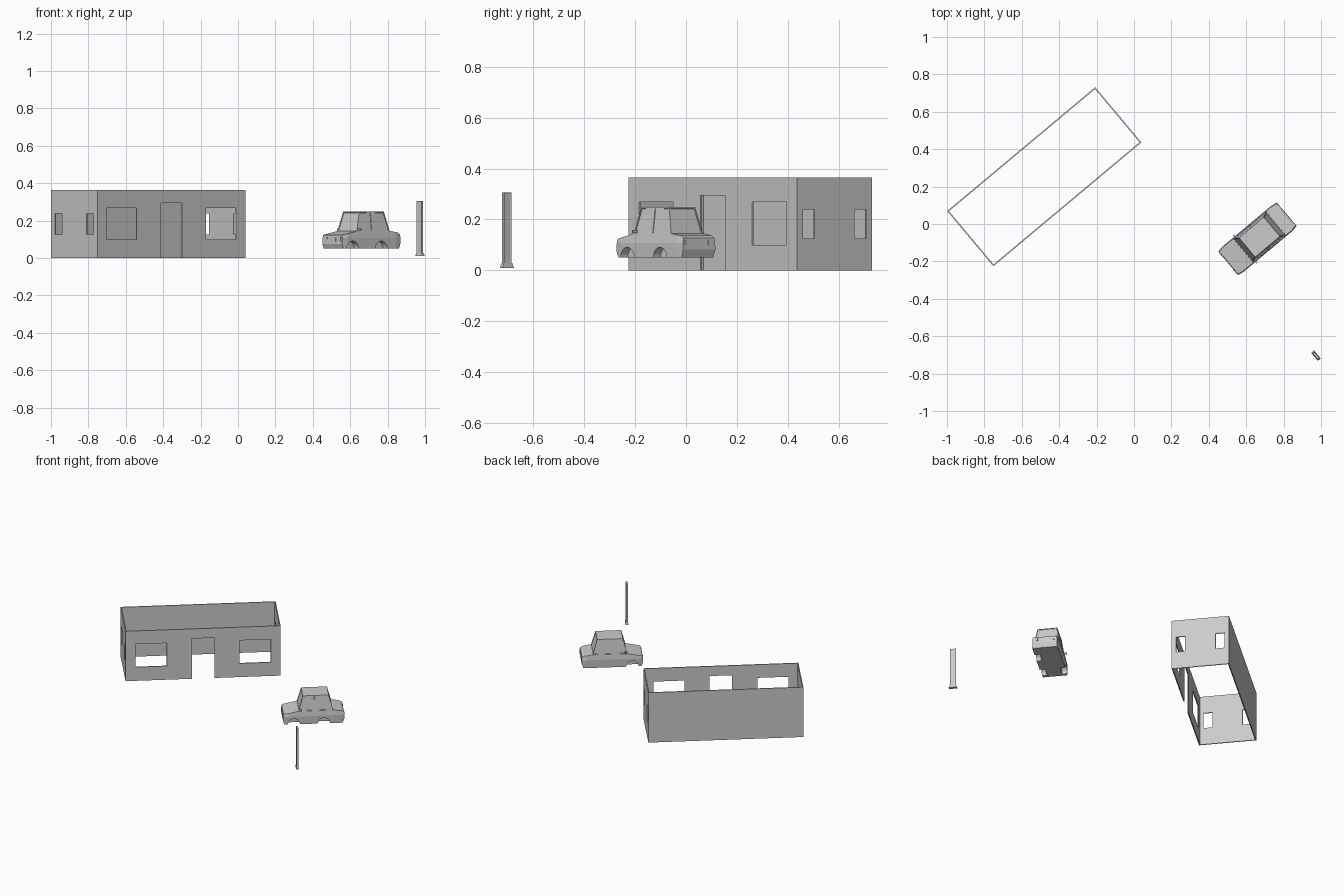
import bpy, bmesh, math
from mathutils import Vector

if "Cube" in bpy.data.objects:
    bpy.data.objects.remove(bpy.data.objects["Cube"])

YAW = math.radians(39.9)          # everything shares one heading
CAR = (0.66, -0.079, 0)


def add(name, bm, loc, fix=True):
    if fix:
        bmesh.ops.recalc_face_normals(bm, faces=bm.faces)
    me = bpy.data.meshes.new(name)
    bm.to_mesh(me)
    bm.free()
    ob = bpy.data.objects.new(name, me)
    bpy.context.collection.objects.link(ob)
    ob.location, ob.rotation_euler = loc, (0, 0, YAW)
    return ob


def apply(ob):
    bpy.context.view_layer.objects.active = ob
    for m in list(ob.modifiers):
        bpy.ops.object.modifier_apply(modifier=m.name)


def frustum(bm, base, top):
    """Two rectangles (x0, x1, half_width, z) joined into a closed block."""
    rings = [[bm.verts.new((x, y, z)) for x, y in ((a, -w), (b, -w), (b, w), (a, w))]
             for a, b, w, z in (base, top)]
    lo, hi = rings
    bm.faces.new(lo[::-1])
    bm.faces.new(hi)
    for i in range(4):
        j = (i + 1) % 4
        bm.faces.new((lo[i], lo[j], hi[j], hi[i]))


def box(bm, centre, size):
    r = bmesh.ops.create_cube(bm, size=1)
    bmesh.ops.scale(bm, vec=size, verts=r['verts'])
    bmesh.ops.translate(bm, vec=centre, verts=r['verts'])


# House shell: four gridded walls with openings left out, then thickened
L, D, H = 1.032, 0.385, 0.365
front = [(0.065, 0.274, 0.10, 0.268), (0.442, 0.591, 0, 0.294), (0.758, 0.967, 0.10, 0.268)]
side = [(0.03, 0.09, 0.125, 0.239), (0.295, 0.355, 0.125, 0.239)]
levels = [0, 0.10, 0.125, 0.239, 0.268, 0.294, H]
walls = [((0, 0), (1, 0), L, front), ((L, 0), (0, 1), D, side),
         ((L, D), (-1, 0), L, []), ((0, D), (0, -1), D, side)]
bm = bmesh.new()
for (ox, oy), (dx, dy), length, holes in walls:
    cuts = sorted({0, length} | {v for h in holes for v in h[:2]})
    for a, b in zip(cuts, cuts[1:]):
        for z0, z1 in zip(levels, levels[1:]):
            if any(h[0] < (a + b) / 2 < h[1] and h[2] < (z0 + z1) / 2 < h[3] for h in holes):
                continue
            bm.faces.new([bm.verts.new((ox + dx * t, oy + dy * t, z))
                          for t, z in ((a, z0), (b, z0), (b, z1), (a, z1))])
bmesh.ops.remove_doubles(bm, verts=bm.verts, dist=1e-4)
house = add("house_walls", bm, (-0.752, -0.226, 0), fix=False)
m = house.modifiers.new("thickness", 'SOLIDIFY')
m.thickness, m.offset, m.use_even_offset = 0.007, -1, True
apply(house)

# Car body: extruded side profile, creased at the belt and tucked in above and below
profile = [(-0.195, 0.05), (-0.204, 0.075), (-0.201, 0.123), (-0.1, 0.144), (0.13, 0.145),
           (0.187, 0.136), (0.202, 0.127), (0.204, 0.082), (0.194, 0.05)]
bm = bmesh.new()
f = bm.faces.new([bm.verts.new((x, -0.088, z)) for x, z in profile])
ext = bmesh.ops.extrude_face_region(bm, geom=[f])
bmesh.ops.translate(bm, vec=(0, 0.176, 0),
                    verts=[v for v in ext['geom'] if isinstance(v, bmesh.types.BMVert)])
for co, no in (((0, 0, 0.108), (0, 0, 1)), ((-0.17, 0, 0), (1, 0, 0)), ((0.17, 0, 0), (1, 0, 0))):
    bmesh.ops.bisect_plane(bm, geom=bm.verts[:] + bm.edges[:] + bm.faces[:],
                           plane_co=co, plane_no=no)
for v in bm.verts:
    if v.co.z > 0.115:
        v.co.y *= 0.95
    elif v.co.z < 0.06:
        v.co.y *= 0.97
    if abs(v.co.x) > 0.18:
        v.co.y *= 0.94
body = add("car_body", bm, CAR)

# Wheel wells: short cylinders cut from both sides
bm = bmesh.new()
for x in (-0.133, 0.067):
    for y in (-0.08, 0.08):
        r = bmesh.ops.create_cone(bm, cap_ends=True, segments=20, radius1=0.041,
                                  radius2=0.041, depth=0.06)
        for v in r['verts']:
            v.co = Vector((v.co.x + x, v.co.z + y, v.co.y + 0.05))
cutter = add("wheel_well_cutter", bm, CAR)
cutter.hide_render = True
bpy.context.view_layer.update()
m = body.modifiers.new("wells", 'BOOLEAN')
m.object, m.operation, m.solver = cutter, 'DIFFERENCE', 'EXACT'
apply(body)
bpy.data.objects.remove(cutter)

# Cabin: tapered block split at the door pillar, with recessed windows
bm = bmesh.new()
frustum(bm, (-0.1, 0.13, 0.081, 0.142), (-0.072, 0.1, 0.067, 0.248))
bmesh.ops.bisect_plane(bm, geom=bm.verts[:] + bm.edges[:] + bm.faces[:],
                       plane_co=(0.01, 0, 0), plane_no=(1, 0, 0))
bmesh.ops.recalc_face_normals(bm, faces=bm.faces)
glass = [f for f in bm.faces if abs(f.normal.z) < 0.9]
bmesh.ops.inset_individual(bm, faces=glass, thickness=0.007, depth=0)
bmesh.ops.inset_individual(bm, faces=glass, thickness=0.0005, depth=-0.003)
add("car_cabin", bm, CAR)

# Lamps, grille and bumpers
bm = bmesh.new()
box(bm, (-0.201, 0, 0.1), (0.007, 0.06, 0.022))
for s in (-1, 1):
    box(bm, (-0.201, s * 0.058, 0.1), (0.009, 0.03, 0.025))
    box(bm, (0.202, s * 0.06, 0.11), (0.006, 0.028, 0.02))
add("car_lamps_and_grille", bm, CAR)

# Door mirrors
bm = bmesh.new()
for s in (-1, 1):
    box(bm, (-0.085, s * 0.088, 0.152), (0.006, 0.022, 0.012))
add("car_mirrors", bm, CAR)

# Gate post with panelled broad faces
POST = (0.973, -0.704, 0)
bm = bmesh.new()
frustum(bm, (-0.006, 0.006, 0.02, 0.024), (-0.006, 0.006, 0.02, 0.306))
bmesh.ops.recalc_face_normals(bm, faces=bm.faces)
broad = [f for f in bm.faces if abs(f.normal.x) > 0.9]
bmesh.ops.inset_individual(bm, faces=broad, thickness=0.005, depth=-0.002)
add("post_shaft", bm, POST)

# Flared foot of the post
bm = bmesh.new()
frustum(bm, (-0.01, 0.01, 0.028, 0.01), (-0.007, 0.007, 0.022, 0.028))
add("post_foot", bm, POST)
